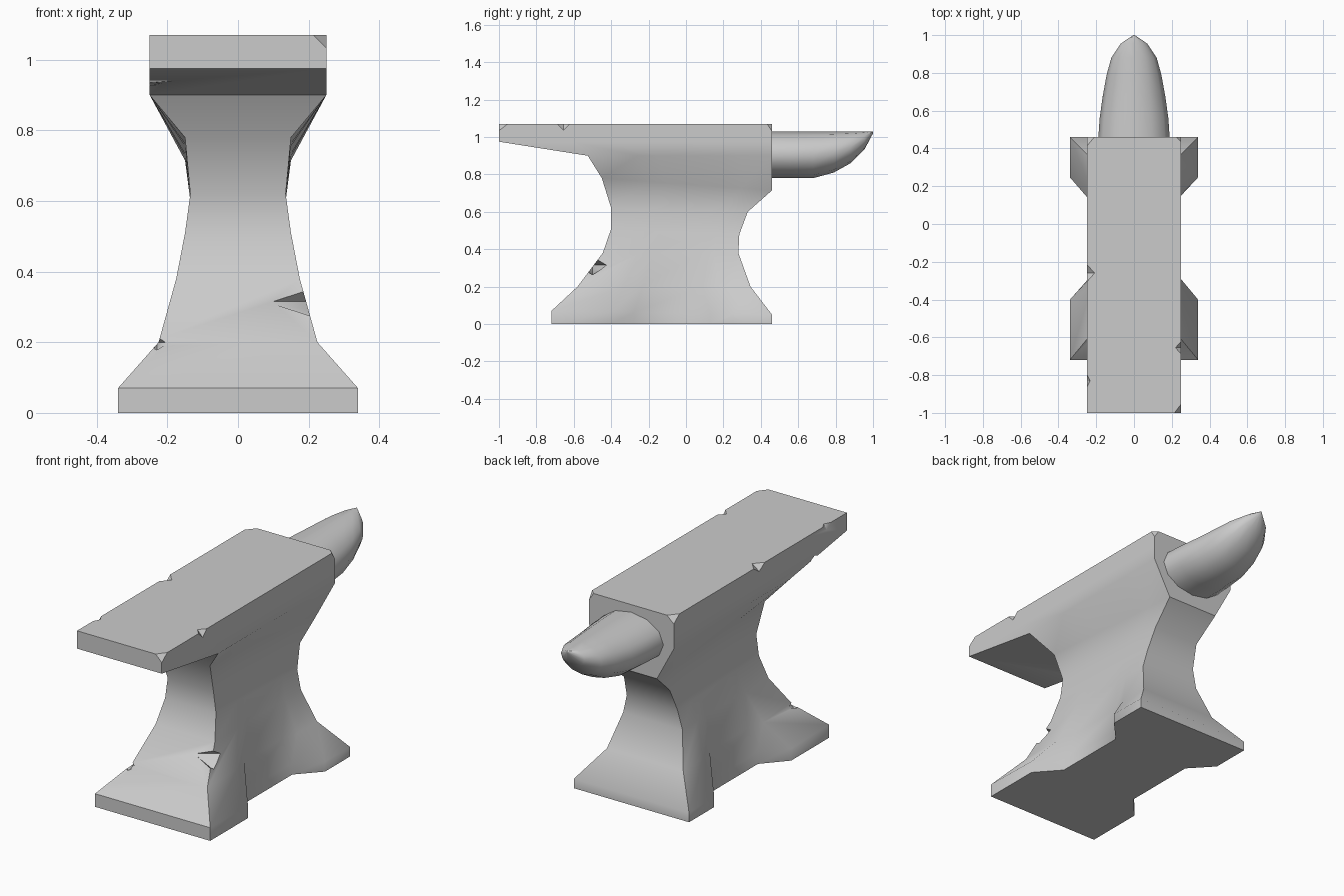
import bpy, bmesh, math
from mathutils import Matrix

if "Cube" in bpy.data.objects:
    bpy.data.objects.remove(bpy.data.objects["Cube"])


def new_object(name, bm):
    bmesh.ops.recalc_face_normals(bm, faces=bm.faces[:])
    mesh = bpy.data.meshes.new(name)
    bm.to_mesh(mesh)
    bm.free()
    ob = bpy.data.objects.new(name, mesh)
    bpy.context.collection.objects.link(ob)
    return ob


def loft(bm, rings):
    vs = [[bm.verts.new(p) for p in r] for r in rings]
    n = len(vs[0])
    for a, b in zip(vs, vs[1:]):
        for i in range(n):
            j = (i + 1) % n
            bm.faces.new((a[i], a[j], b[j], b[i]))
    bm.faces.new(vs[0][::-1])
    bm.faces.new(vs[-1])


def smooth(ob, angle):
    bpy.ops.object.select_all(action='DESELECT')
    bpy.context.view_layer.objects.active = ob
    ob.select_set(True)
    bpy.ops.object.shade_smooth_by_angle(angle=math.radians(angle))


# Body: levels of (front y, front z, back y, back z, half width, waist half width)
levels = [
    (-.72, 0, .46, 0, .34, .23),
    (-.72, .07, .46, .05, .34, .225),
    (-.58, .20, .345, .20, .225, .20),
    (-.445, .38, .28, .38, .175, .175),
    (-.40, .51, .285, .48, .15, .15),
    (-.40, .62, .33, .60, .135, .135),
    (-.45, .78, .46, .715, .15, .15),
    (-.525, .90, .46, .90, .25, .25),
    (-1, .975, .46, .975, .25, .25),
    (-1, 1.07, .46, 1.07, .25, .25),
]
stations = [0, .27, .375, .72, .82, 1]
rings = []
for yf, zf, yb, zb, w, waist in levels:
    side = []
    for k, t in enumerate(stations):
        x = waist if k in (2, 3) else w
        side.append((x, yf + (yb - yf) * t, zf + (zb - zf) * t))
    rings.append(side + [(-x, y, z) for x, y, z in reversed(side)])
bm = bmesh.new()
loft(bm, rings)
body = new_object("anvil_body", bm)

# Chips knocked out of the edges: centre and radii of small octahedra
chips = [
    ((.255, -.655, 1.075), (.04, .045, .045)),
    ((.255, -1.005, 1.075), (.05, .065, .05)),
    ((-.255, -.26, 1.075), (.053, .06, .04)),
    ((-.255, -.83, 1.075), (.026, .05, .04)),
    ((.255, .465, 1.075), (.04, .04, .06)),
    ((-.255, .465, 1.075), (.055, .065, .05)),
    ((-.255, -.73, .93), (.045, .04, .018)),
    ((.20, -.50, .315), (.11, .08, .055)),
    ((-.23, -.59, .20), (.03, .05, .03)),
]
bm = bmesh.new()
for c, r in chips:
    bmesh.ops.create_uvsphere(bm, u_segments=4, v_segments=2, radius=1,
                              matrix=Matrix.Translation(c) @ Matrix.Diagonal((*r, 1)))
cutter = new_object("chip_cutter", bm)
cutter.hide_render = True
mod = body.modifiers.new("chips", 'BOOLEAN')
mod.operation = 'DIFFERENCE'
mod.solver = 'EXACT'
mod.object = cutter
bpy.context.view_layer.objects.active = body
bpy.ops.object.modifier_apply(modifier=mod.name)
bpy.data.objects.remove(cutter)
smooth(body, 45)

# Horn: oval sections with a level top, sweeping up to the tip
sections = [(.44, .19, .78), (.56, .182, .78), (.68, .165, .78), (.79, .145, .81),
            (.88, .12, .86), (.955, .07, .935), (1.0, .004, 1.02)]
rings = []
for y, w, low in sections:
    mid, h = (1.03 + low) / 2, (1.03 - low) / 2
    rings.append([(w * math.cos(a), y, mid + h * math.sin(a))
                  for a in (i * math.tau / 12 for i in range(12))])
bm = bmesh.new()
loft(bm, rings)
smooth(new_object("anvil_horn", bm), 50)
